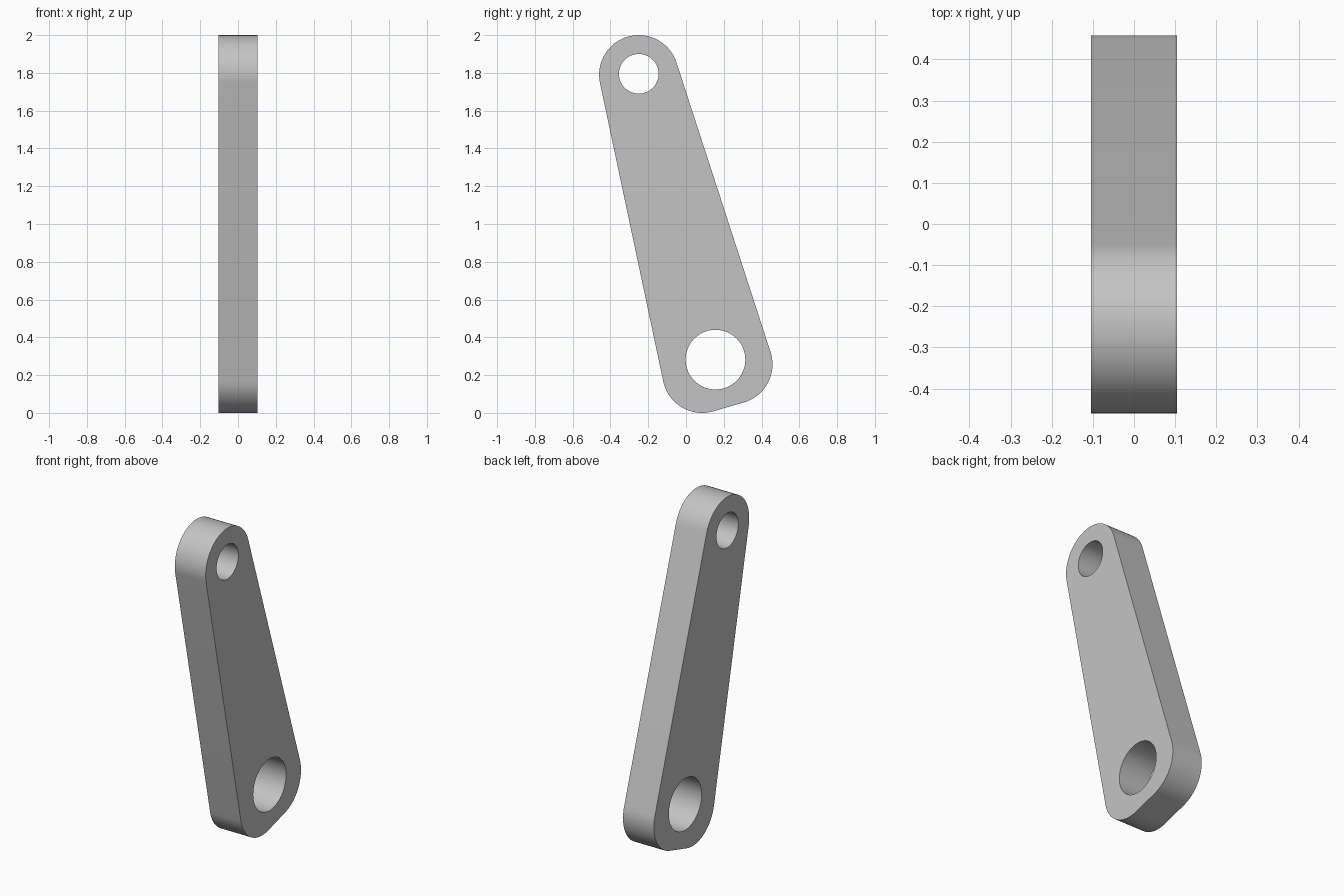
import bpy
import bmesh
from math import atan2, cos, sin, pi, tau
from mathutils import Vector

cube = bpy.data.objects.get("Cube")
if cube:
    bpy.data.objects.remove(cube, do_unlink=True)

HALF_WIDTH = 0.104
CORNER_RADIUS = 0.21
# Corner centres of the outline (y, z), counter-clockwise
CORNERS = [Vector((0.085, 0.21)), Vector((0.248, 0.257)), Vector((-0.25, 1.79))]
# Bores: centre y, centre z, radius
BORES = [(0.156, 0.282, 0.158), (-0.25, 1.795, 0.105)]


def arc(centre, radius, start, sweep, steps):
    return [(centre[0] + radius * cos(start + sweep * i / steps),
             centre[1] + radius * sin(start + sweep * i / steps))
            for i in range(steps + 1)]


def edge_normal(a, b):
    d = b - a
    return atan2(d.y, d.x) - pi / 2


def add_loop(bm, points):
    verts = [bm.verts.new((-HALF_WIDTH, y, z)) for y, z in points]
    return [bm.edges.new((v, verts[i - 1])) for i, v in enumerate(verts)]


# Rounded outline: an arc at each corner, joined by tangent straight sides
outline = []
for i, centre in enumerate(CORNERS):
    start = edge_normal(CORNERS[i - 1], centre)
    end = edge_normal(centre, CORNERS[(i + 1) % len(CORNERS)])
    outline += arc(centre, CORNER_RADIUS, start, (end - start) % tau, 32)

# Side face with both bores left open
bm = bmesh.new()
edges = add_loop(bm, outline)
for y, z, radius in BORES:
    edges += add_loop(bm, arc((y, z), radius, 0, tau, 64)[:-1])
bmesh.ops.triangle_fill(bm, edges=edges, use_beauty=True, normal=(-1, 0, 0))

# Thicken across the width
result = bmesh.ops.extrude_face_region(bm, geom=bm.faces[:], use_keep_orig=True)
moved = [g for g in result["geom"] if isinstance(g, bmesh.types.BMVert)]
bmesh.ops.translate(bm, verts=moved, vec=(2 * HALF_WIDTH, 0, 0))
bmesh.ops.recalc_face_normals(bm, faces=bm.faces[:])

mesh = bpy.data.meshes.new("link_arm")
bm.to_mesh(mesh)
bm.free()
arm = bpy.data.objects.new("link_arm", mesh)
bpy.context.collection.objects.link(arm)

# Plain grey finish
grey = bpy.data.materials.new("light_grey")
grey.use_nodes = True
colour = (0.55, 0.55, 0.55, 1)
grey.diffuse_color = colour
grey.node_tree.nodes["Principled BSDF"].inputs["Base Color"].default_value = colour
mesh.materials.append(grey)

# Smooth curved walls, crisp rims
bpy.ops.object.select_all(action="DESELECT")
arm.select_set(True)
bpy.context.view_layer.objects.active = arm
bpy.ops.object.shade_smooth_by_angle(angle=pi / 6)
